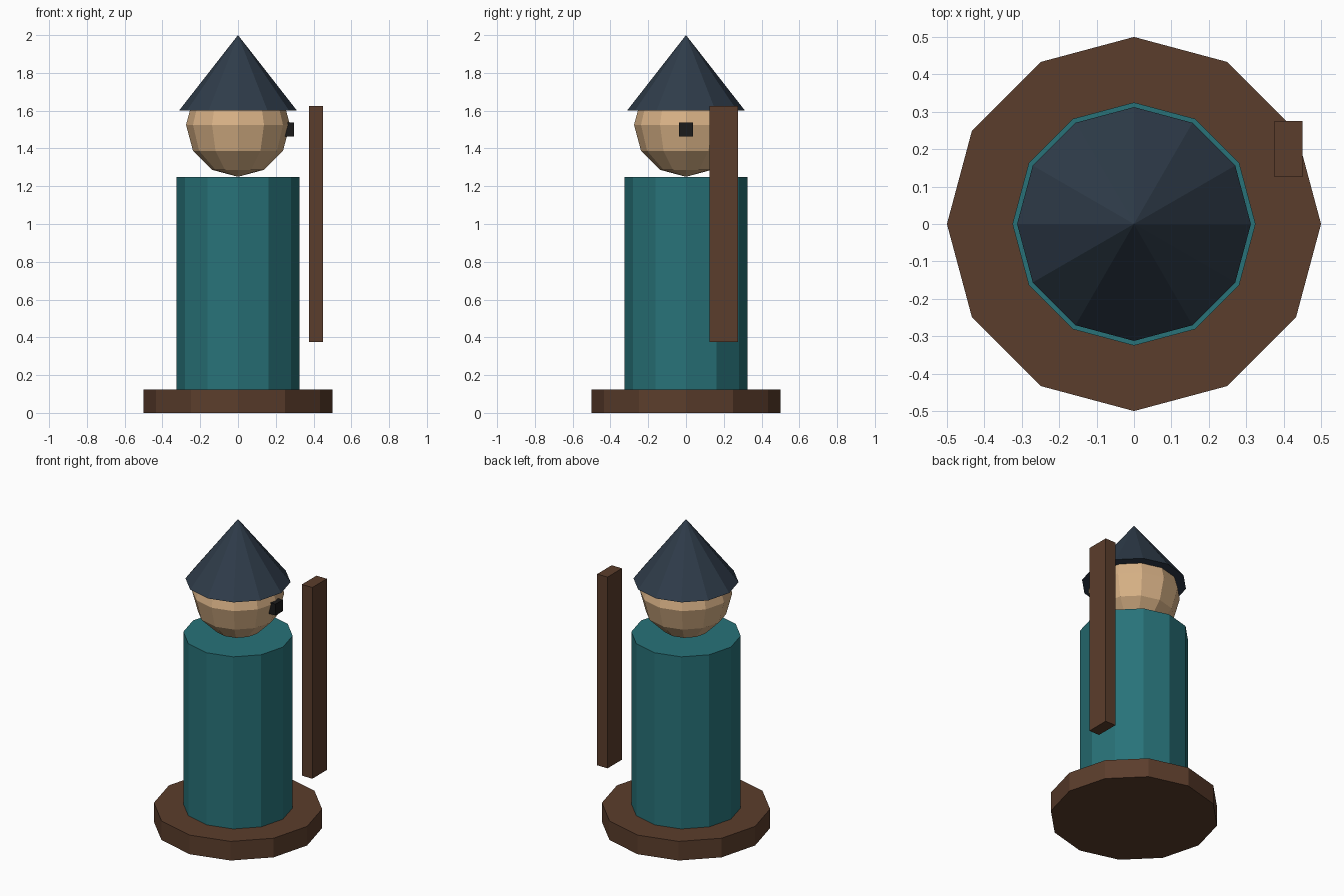
import bpy

if "Cube" in bpy.data.objects:
    bpy.data.objects.remove(bpy.data.objects["Cube"])


def material(name, rgb):
    m = bpy.data.materials.new(name)
    m.diffuse_color = (*rgb, 1)
    m.use_nodes = True
    m.node_tree.nodes["Principled BSDF"].inputs["Base Color"].default_value = m.diffuse_color
    return m


wood = material("wood", (0.105, 0.047, 0.025))
teal = material("teal", (0.021, 0.17, 0.19))
skin = material("skin", (0.69, 0.445, 0.24))
slate = material("slate", (0.028, 0.045, 0.068))
black = material("black", (0.011, 0.011, 0.011))

SIDES = 12


def finish(name, mat):
    ob = bpy.context.object
    ob.name = name
    ob.data.materials.append(mat)
    return ob


def tapered(name, r_bottom, r_top, z0, z1, mat):
    bpy.ops.mesh.primitive_cone_add(vertices=SIDES, radius1=r_bottom, radius2=r_top,
                                    depth=z1 - z0, location=(0, 0, (z0 + z1) / 2))
    return finish(name, mat)


def box(name, size, center, mat):
    bpy.ops.mesh.primitive_cube_add(size=1, location=center)
    bpy.context.object.scale = size
    bpy.ops.object.transform_apply(location=False, rotation=False, scale=True)
    return finish(name, mat)


# Plinth, robe and pointed hat
tapered("base", 0.5, 0.5, 0, 0.125, wood)
tapered("robe", 0.325, 0.325, 0.125, 1.25, teal)
tapered("hat", 0.3125, 0, 1.6, 2.0, slate)

# Head
bpy.ops.mesh.primitive_uv_sphere_add(segments=SIDES, ring_count=6, radius=0.275,
                                     location=(0, 0, 1.525))
finish("head", skin)

# Small block on the side of the head and the free-standing staff
box("nose", (0.075, 0.075, 0.075), (0.26, 0, 1.5), black)
box("staff", (0.075, 0.15, 1.25), (0.4125, 0.2, 1.0), wood)
